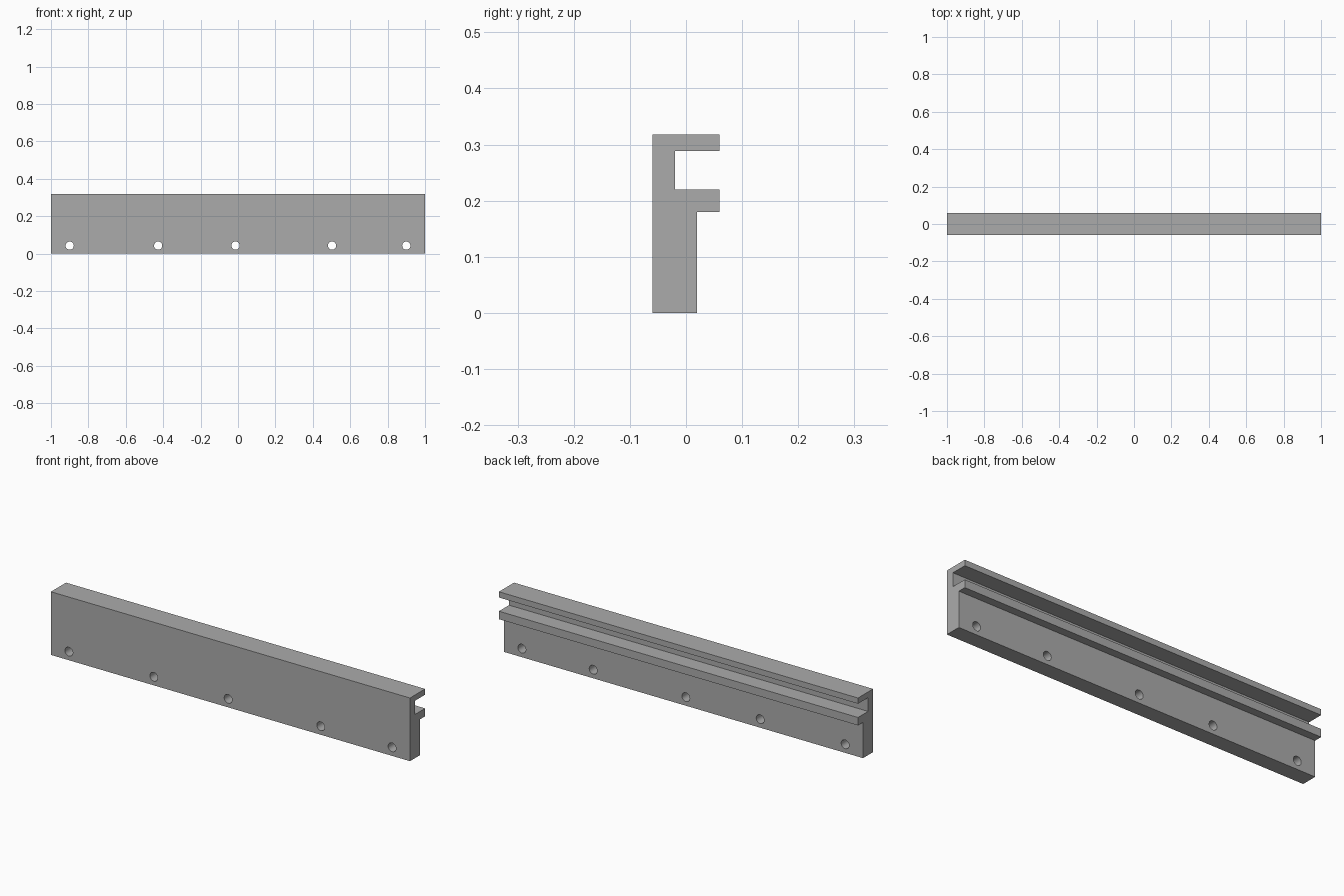
import bpy, bmesh, math
from mathutils import Matrix

if "Cube" in bpy.data.objects:
    bpy.data.objects.remove(bpy.data.objects["Cube"], do_unlink=True)

LENGTH = 2.0
HOLE_X = (-0.9, -0.427, -0.013, 0.503, 0.9)
HOLE_Z = 0.043
HOLE_RADIUS = 0.022

# Rail cross-section as (y, z): flat front, two flanges at the back
PROFILE = [(-0.06, 0), (0.02, 0), (0.02, 0.18), (0.06, 0.18), (0.06, 0.22),
           (-0.02, 0.22), (-0.02, 0.289), (0.06, 0.289), (0.06, 0.318), (-0.06, 0.318)]

metal = bpy.data.materials.new("grey_metal")
metal.use_nodes = True
grey = (0.41, 0.41, 0.41, 1)
metal.diffuse_color = grey
metal.node_tree.nodes["Principled BSDF"].inputs["Base Color"].default_value = grey


def make_object(name, bm):
    bmesh.ops.recalc_face_normals(bm, faces=bm.faces)
    mesh = bpy.data.meshes.new(name)
    bm.to_mesh(mesh)
    bm.free()
    mesh.materials.append(metal)
    obj = bpy.data.objects.new(name, mesh)
    bpy.context.collection.objects.link(obj)
    return obj


# Slotted rail: extrude the cross-section along x
bm = bmesh.new()
end = bm.faces.new([bm.verts.new((-LENGTH / 2, y, z)) for y, z in PROFILE])
swept = bmesh.ops.extrude_face_region(bm, geom=[end], use_keep_orig=True)["geom"]
bmesh.ops.translate(bm, vec=(LENGTH, 0, 0),
                    verts=[v for v in swept if isinstance(v, bmesh.types.BMVert)])
rail = make_object("slotted_rail", bm)

# Screw holes: one row of cylinders through the lower wall
bm = bmesh.new()
for x in HOLE_X:
    place = Matrix.Translation((x, -0.02, HOLE_Z)) @ Matrix.Rotation(math.pi / 2, 4, "X")
    bmesh.ops.create_cone(bm, cap_ends=True, segments=32, radius1=HOLE_RADIUS,
                          radius2=HOLE_RADIUS, depth=0.2, matrix=place)
cutter = make_object("screw_hole_cutter", bm)
cutter.hide_render = True

drill = rail.modifiers.new("screw_holes", "BOOLEAN")
drill.operation = "DIFFERENCE"
drill.solver = "EXACT"
drill.object = cutter

bpy.ops.object.select_all(action="DESELECT")
rail.select_set(True)
bpy.context.view_layer.objects.active = rail
bpy.ops.object.modifier_apply(modifier=drill.name)
bpy.data.objects.remove(cutter, do_unlink=True)
bpy.ops.object.shade_smooth_by_angle(angle=math.radians(30))
